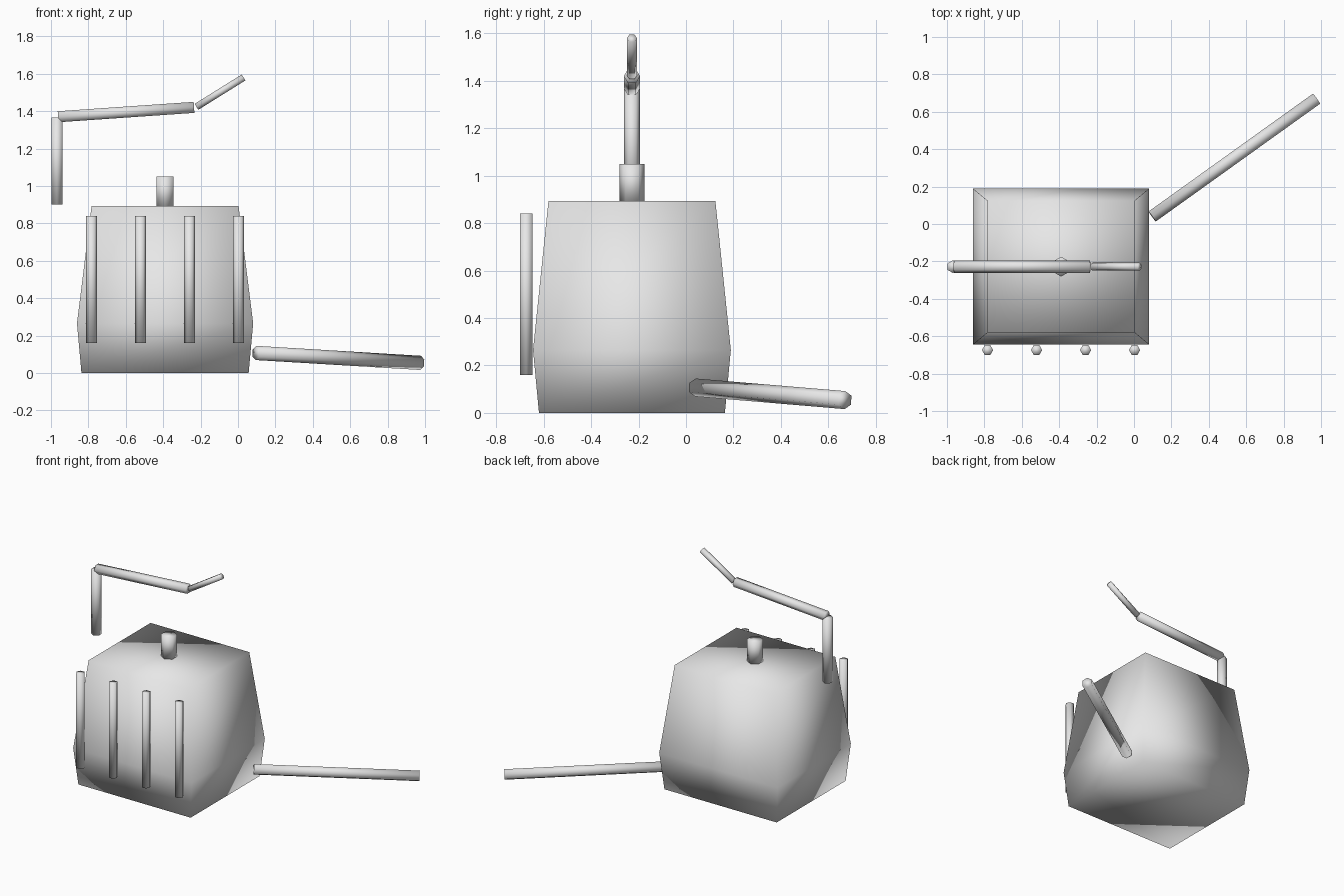
import bpy
import bmesh
from math import cos, sin, pi
from mathutils import Vector

cube = bpy.data.objects.get("Cube")
if cube:
    bpy.data.objects.remove(cube, do_unlink=True)

# Single light grey material
grey = bpy.data.materials.new("light grey")
grey.use_nodes = True
colour = (0.8, 0.8, 0.8, 1)
grey.diffuse_color = colour
grey.node_tree.nodes["Principled BSDF"].inputs["Base Color"].default_value = colour


def loft(name, rings):
    """Closed, smooth-shaded solid through rings of points."""
    bm = bmesh.new()
    loops = [[bm.verts.new(p) for p in ring] for ring in rings]
    n = len(loops[0])
    for low, high in zip(loops, loops[1:]):
        for i in range(n):
            j = (i + 1) % n
            bm.faces.new((low[i], low[j], high[j], high[i]))
    bm.faces.new(loops[0][::-1])
    bm.faces.new(loops[-1])
    bmesh.ops.recalc_face_normals(bm, faces=bm.faces)
    for f in bm.faces:
        f.smooth = True
    mesh = bpy.data.meshes.new(name)
    bm.to_mesh(mesh)
    bm.free()
    mesh.materials.append(grey)
    obj = bpy.data.objects.new(name, mesh)
    bpy.context.collection.objects.link(obj)
    return obj


def rod(name, start, end, radius, ridge):
    """Six-sided rod with one ridge facing the given direction."""
    start, end = Vector(start), Vector(end)
    axis = (end - start).normalized()
    u = Vector(ridge)
    u = (u - axis * u.dot(axis)).normalized()
    v = axis.cross(u)
    offsets = [(u * cos(k * pi / 3) + v * sin(k * pi / 3)) * radius for k in range(6)]
    return loft(name, [[p + o for o in offsets] for p in (start, end)])


X, Y, Z = (1, 0, 0), (0, 1, 0), (0, 0, 1)
cx, cy, top = -0.39, -0.228, 0.893

# Body: square rings, widest a little above the base
sections = [(0, 0.447, 0.392), (0.265, 0.471, 0.417), (top, 0.393, 0.352)]
corners = [(-1, -1), (1, -1), (1, 1), (-1, 1)]
loft("body", [[(cx + sx * w, cy + sy * d, z) for sx, sy in corners]
              for z, w, d in sections])

# Knob on top
rod("top_knob", (cx, cy, top), (cx, cy, 1.05), 0.053, Y)

# Row of upright bars in front
for i in range(4):
    x = -0.783 + i * 0.262
    rod(f"front_bar_{i + 1}", (x, -0.674, 0.16), (x, -0.674, 0.84), 0.03, X)

# Raised arm in three pieces
rod("arm_post", (-0.968, cy, 0.9), (-0.968, cy, 1.365), 0.034, Y)
rod("arm_beam", (-0.962, cy, 1.37), (-0.235, cy, 1.42), 0.034, Y)
rod("arm_tip", (-0.222, cy, 1.423), (0.03, cy, 1.58), 0.0215, Y)

# Long pole at the back left
rod("long_pole", (0.097, 0.04, 0.107), (0.976, 0.67, 0.054), 0.038, Z)
